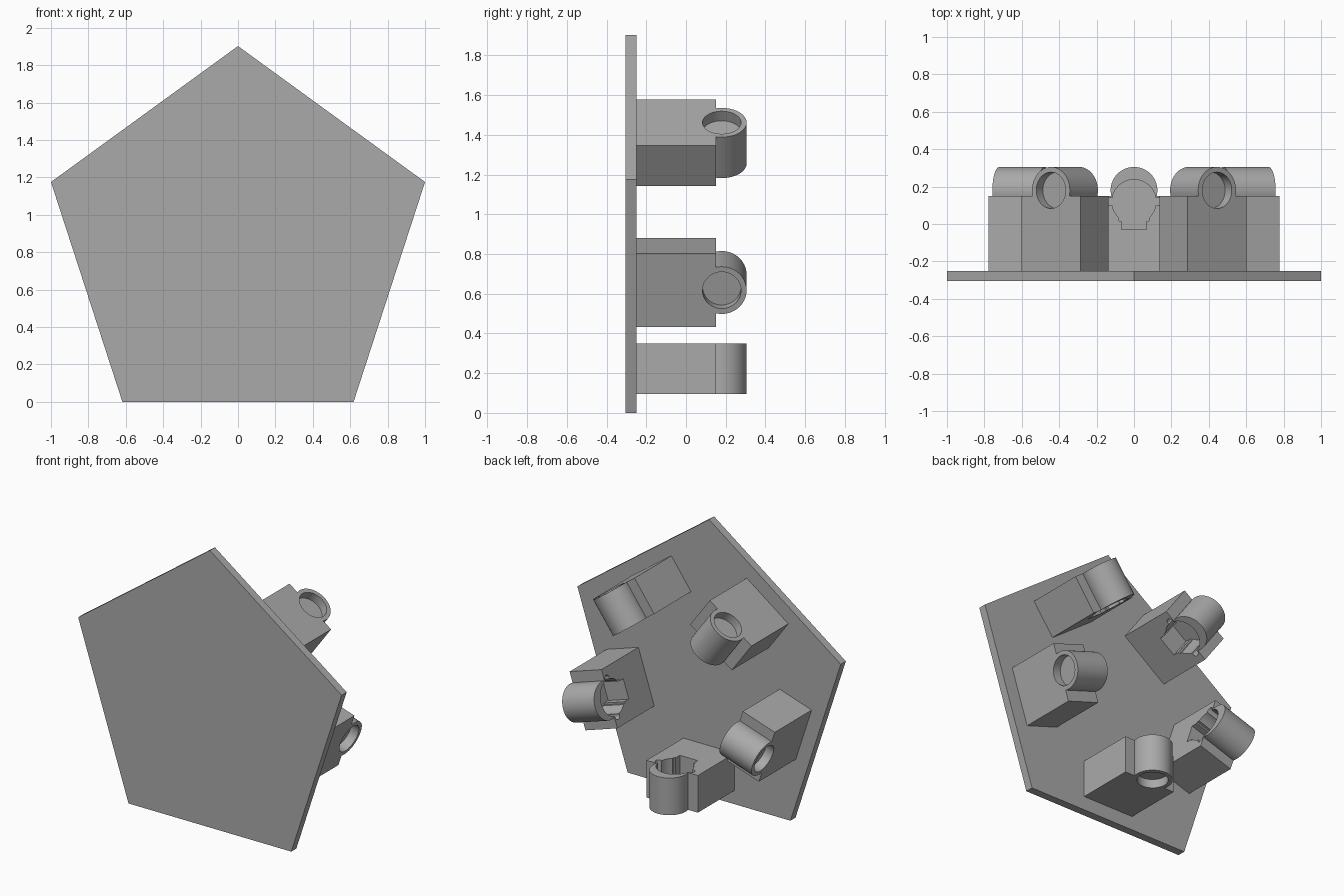
import bpy, bmesh, math
from mathutils import Matrix, Vector

cube = bpy.data.objects.get("Cube")
if cube:
    bpy.data.objects.remove(cube, do_unlink=True)

grey = bpy.data.materials.new("plain_grey")
grey.use_nodes = True
colour = (0.4, 0.4, 0.4, 1)
grey.diffuse_color = colour
grey.node_tree.nodes["Principled BSDF"].inputs["Base Color"].default_value = colour

RADIUS = 1 / math.cos(math.radians(18))
CENTRE = Vector((0, 0, RADIUS * math.cos(math.radians(36))))
INNER, OUTER = 0.35, 0.095      # heights of the lowest socket's two ends


def arc(cx, cy, r, start, end, n):
    return [(cx + r * math.cos(math.radians(start + (end - start) * i / n)),
             cy + r * math.sin(math.radians(start + (end - start) * i / n)))
            for i in range(n + 1)]


def circle(cx, cy, r, n=48):
    return arc(cx, cy, r, 0, 360, n)[:-1]


def rect(w, low, high):
    return [(-w, low), (w, low), (w, high), (-w, high)]


def prism(name, points, direction):
    """Extrude a closed outline of 3D points along a direction."""
    bm = bmesh.new()
    face = bm.faces.new([bm.verts.new(p) for p in points])
    top = bmesh.ops.extrude_face_region(bm, geom=[face])["geom"]
    bmesh.ops.translate(bm, vec=direction,
                        verts=[v for v in top if isinstance(v, bmesh.types.BMVert)])
    bmesh.ops.recalc_face_normals(bm, faces=bm.faces[:])
    mesh = bpy.data.meshes.new(name)
    bm.to_mesh(mesh)
    bm.free()
    mesh.materials.append(grey)
    obj = bpy.data.objects.new(name, mesh)
    bpy.context.collection.objects.link(obj)
    return obj


def upright(name, outline, low, high):
    return prism(name, [(x, y, low) for x, y in outline], (0, 0, high - low))


def activate(obj):
    bpy.ops.object.select_all(action='DESELECT')
    obj.select_set(True)
    bpy.context.view_layer.objects.active = obj


def cut(obj, cutter):
    mod = obj.modifiers.new("cut", 'BOOLEAN')
    mod.operation, mod.solver, mod.object = 'DIFFERENCE', 'EXACT', cutter
    activate(obj)
    bpy.ops.object.modifier_apply(modifier=mod.name)
    bpy.data.objects.remove(cutter, do_unlink=True)


# Pentagonal plate, point up
corners = [math.radians(90 + 72 * i) for i in range(5)]
prism("base_plate",
      [CENTRE + Vector((RADIUS * math.cos(a), -0.305, RADIUS * math.sin(a))) for a in corners],
      (0, 0.055, 0))

# Socket block: a box with a rounded tube housing on its back
W, TOP, R, CY = 0.195, 0.15, 0.125, 0.18
dip = math.degrees(math.asin((CY - TOP) / R))
outline = [(-W, -0.25), (W, -0.25), (W, TOP)] + arc(0, CY, R, -dip, 180 + dip, 40) + [(-W, TOP)]
block = upright("socket_1", outline, OUTER, INNER)

# Shallow round recess in the outer end
cut(block, upright("recess_cutter", circle(0, CY, 0.097), OUTER - 0.05, OUTER + 0.06))

# Keyhole recess in the inner end: bore, stepped slot and two side notches
FLOOR = INNER - 0.165
cut(block, upright("bore_cutter", circle(0, 0.12, 0.118), FLOOR, INNER + 0.05))
cut(block, upright("ledge_cutter", rect(0.08, 0.015, 0.1), FLOOR, INNER + 0.05))
cut(block, upright("slot_cutter", rect(0.068, -0.03, 0.1), FLOOR, INNER + 0.05))
for side in (-1, 1):
    cut(block, upright("notch_cutter", circle(side * 0.125, 0.12, 0.022, 20),
                       FLOOR, INNER + 0.05))

activate(block)
bpy.ops.object.shade_smooth_by_angle(angle=math.radians(30))

# One socket facing each edge of the plate
for i in range(1, 5):
    copy = bpy.data.objects.new(f"socket_{i + 1}", block.data)
    bpy.context.collection.objects.link(copy)
    copy.matrix_world = (Matrix.Translation(CENTRE)
                         @ Matrix.Rotation(math.radians(72 * i), 4, 'Y')
                         @ Matrix.Translation(-CENTRE))
